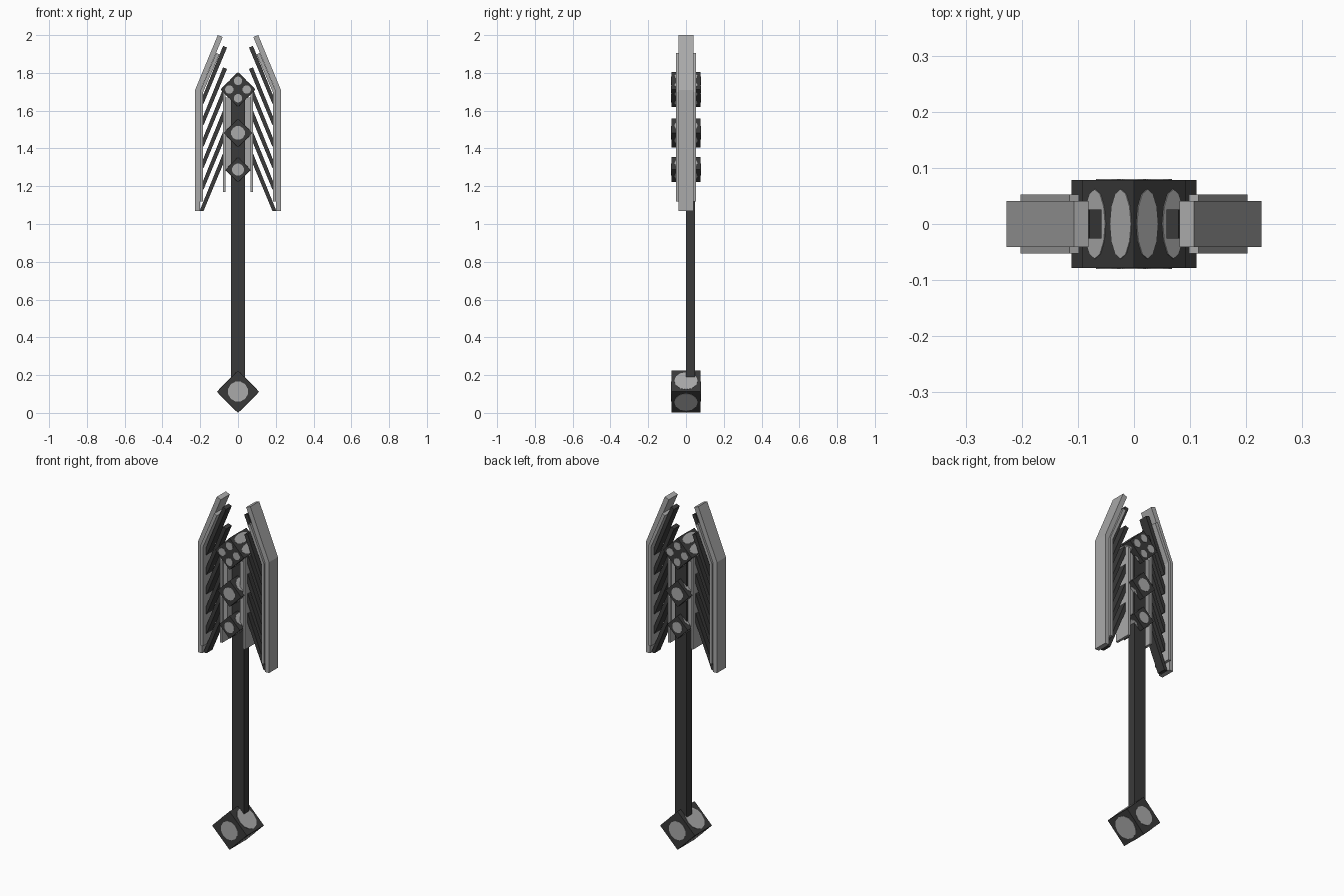
import bpy, bmesh, math
from mathutils import Vector

if "Cube" in bpy.data.objects:
    bpy.data.objects.remove(bpy.data.objects["Cube"])


def material(name, v):
    m = bpy.data.materials.new(name)
    m.diffuse_color = (v, v, v, 1)
    m.use_nodes = True
    m.node_tree.nodes["Principled BSDF"].inputs["Base Color"].default_value = m.diffuse_color
    return m


DARK = material("dark_iron", 0.042)
LIGHT = material("light_steel", 0.40)


def finish(name, bm, mat):
    bmesh.ops.recalc_face_normals(bm, faces=bm.faces)
    me = bpy.data.meshes.new(name)
    bm.to_mesh(me)
    bm.free()
    me.materials.append(mat)
    ob = bpy.data.objects.new(name, me)
    bpy.context.collection.objects.link(ob)
    return ob


def prism(bm, pts, offset):
    """Closed polygon pushed along an offset vector."""
    f = bm.faces.new([bm.verts.new(p) for p in pts])
    r = bmesh.ops.extrude_face_region(bm, geom=[f])
    vs = [e for e in r["geom"] if isinstance(e, bmesh.types.BMVert)]
    bmesh.ops.translate(bm, verts=vs, vec=offset)


def xz_prism(bm, profile, y0, y1):
    prism(bm, [Vector((x, y0, z)) for x, z in profile], Vector((0, y1 - y0, 0)))


def rect(x0, x1, z0, z1):
    return [(x0, z0), (x1, z0), (x1, z1), (x0, z1)]


def oval(bm, c, u, v, n, ru, rv, sides=12):
    """Thin oval plate lying on a face."""
    pts = []
    for i in range(sides):
        a = 2 * math.pi * i / sides
        pts.append(c + u * ru * math.cos(a) + v * rv * math.sin(a) - n * 0.001)
    prism(bm, pts, n * 0.003)


# Shaft
bm = bmesh.new()
xz_prism(bm, rect(-0.038, 0.038, 0.18, 1.70), 0.0, 0.048)
finish("shaft", bm, DARK)

# Diamond blocks with light spots: name, centre z, half diagonal, tiles per side
Y = 0.078
AY = Vector((0, 1, 0))
for name, cz, d, tiles in (("pommel", 0.113, 0.111, 1), ("lower_block", 1.288, 0.066, 1),
                           ("middle_block", 1.482, 0.076, 1), ("top_block", 1.712, 0.092, 2)):
    bm = bmesh.new()
    xz_prism(bm, [(d, cz), (0, cz + d), (-d, cz), (0, cz - d)], -Y, Y)
    finish(name, bm, DARK)
    bm = bmesh.new()
    centre = Vector((0, 0, cz))
    side = d * math.sqrt(2)
    s = math.sqrt(0.5)
    cell = side / tiles
    steps = [(i - (tiles - 1) / 2) * cell for i in range(tiles)]
    a, b = Vector((s, 0, s)), Vector((-s, 0, s))
    # round spots on front and back
    for sy in (-1, 1):
        for p in steps:
            for q in steps:
                c = centre + a * p + b * q + AY * sy * Y
                oval(bm, c, a, b, AY * sy, cell * 0.345, cell * 0.345)
    # stretched spots on the four sloping sides
    for n, u in ((a, b), (b, a), (-a, b), (-b, a)):
        for p in steps:
            oval(bm, centre + n * side / 2 + u * p, u, AY, n, cell * 0.41, 0.062)
    finish(name + "_spots", bm, LIGHT)

OUTER = [(0.227, 1.07), (0.227, 1.71), (0.107, 2.0), (0.081, 1.99), (0.202, 1.70), (0.202, 1.07)]
LINER = [(0.202, 1.12), (0.202, 1.70), (0.115, 1.905), (0.098, 1.898), (0.186, 1.695), (0.186, 1.12)]

# Mirrored wings
for side_name, sx in (("left", -1), ("right", 1)):
    def part(name, profiles, hy, mat):
        bm = bmesh.new()
        for pr in profiles:
            xz_prism(bm, [(sx * x, z) for x, z in pr], -hy, hy)
        finish(side_name + "_" + name, bm, mat)

    part("outer_plate", [OUTER], 0.041, LIGHT)
    part("plate_liner", [LINER], 0.053, LIGHT)
    part("inner_plate", [rect(0.066, 0.08, 1.17, 1.70)], 0.05, LIGHT)
    part("inner_liner", [rect(0.04, 0.066, 1.28, 1.67)], 0.04, LIGHT)
    # Diagonal slats
    slats = []
    for i in range(6):
        z = 1.07 + 0.1135 * i
        slats.append([(0.203, z), (0.079, z + 0.305), (0.058, z + 0.297), (0.182, z - 0.004 + 0.004)])
    part("slats", slats, 0.026, DARK)
